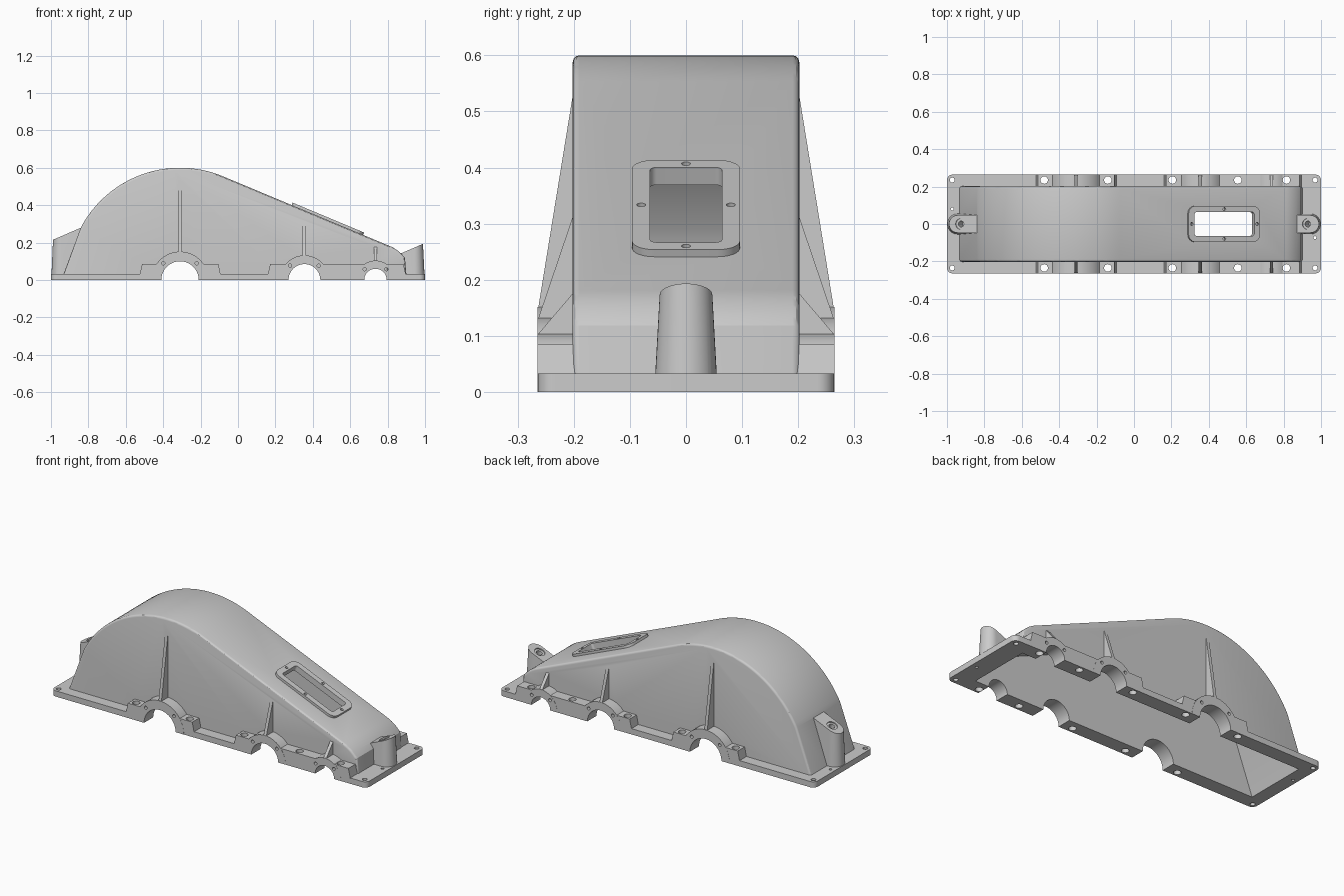
import bpy, bmesh
from math import sin, cos, radians, pi
from mathutils import Vector, Matrix

if "Cube" in bpy.data.objects:
    bpy.data.objects.remove(bpy.data.objects["Cube"])

SLOPE = radians(22.7)
Y = 0.265          # flange half width
WALL = 0.02


def solid(name, lofts, bevel=0):
    """One mesh made of closed lofts, each given as (ring, ring)."""
    bm = bmesh.new()
    caps = []
    for a, b in lofts:
        va = [bm.verts.new(p) for p in a]
        vb = [bm.verts.new(p) for p in b]
        caps += [bm.faces.new(va[::-1]), bm.faces.new(vb)]
        n = len(va)
        for i in range(n):
            j = (i + 1) % n
            bm.faces.new((va[i], va[j], vb[j], vb[i]))
    bmesh.ops.recalc_face_normals(bm, faces=bm.faces[:])
    if bevel:
        edges = list({e for f in caps for e in f.edges})
        bmesh.ops.bevel(bm, geom=edges, offset=bevel, segments=3, profile=0.5, affect='EDGES')
    me = bpy.data.meshes.new(name)
    bm.to_mesh(me)
    bm.free()
    ob = bpy.data.objects.new(name, me)
    bpy.context.collection.objects.link(ob)
    return ob


def arc(cx, cy, r, a0, a1, n):
    return [(cx + r * cos(radians(a0 + (a1 - a0) * i / n)),
             cy + r * sin(radians(a0 + (a1 - a0) * i / n))) for i in range(n + 1)]


def rounded_rect(hx, hy, r):
    pts = []
    for sx, sy, a in ((1, 1, 0), (-1, 1, 90), (-1, -1, 180), (1, -1, 270)):
        pts += arc(sx * (hx - r), sy * (hy - r), r, a, a + 90, 8)
    return pts


def along_y(pts, y0, y1):
    return [(x, y0, z) for x, z in pts], [(x, y1, z) for x, z in pts]


def along_z(pts, z0, z1, mat=Matrix()):
    return tuple([mat @ Vector((x, y, z)) for x, y in pts] for z in (z0, z1))


def circle(cx, cy, r, n=32):
    return arc(cx, cy, r, 0, 360 - 360 / n, n - 1)


def combine(ob, tool, op):
    m = ob.modifiers.new("cut", 'BOOLEAN')
    m.operation, m.object, m.solver = op, tool, 'EXACT'
    me = bpy.data.meshes.new_from_object(ob.evaluated_get(bpy.context.evaluated_depsgraph_get()))
    ob.modifiers.clear()
    ob.data = me
    bpy.data.objects.remove(tool)


def profile(t):
    """Side outline of the cover, inset by t."""
    end = 90 - 22.7
    return ([(-0.963 + t, -0.05)] + arc(-0.31, 0, 0.6 - t, 152, end, 40)
            + arc(0.735, 0, 0.197 - t, end, 37, 10) + [(0.903 - t, 0), (0.903 - t, -0.05)])


# Main cover with rounded long edges
housing = solid("gearbox_cover", [along_y(profile(0), -0.202, 0.202)], bevel=0.012)
add = []

# Base flange and the raised bolt pads
add.append(solid("base_flange", [along_z(rounded_rect(1, Y - 0.001, 0.03), -0.04, 0.033)]))
for x0, x1 in ((-0.525, -0.093), (0.16, 0.897)):
    pad = [(x0, -0.03), (x1, -0.03), (x1, 0.03), (x1 - 0.012, 0.085), (x0 + 0.012, 0.085), (x0, 0.03)]
    add.append(solid("bolt_pad", [along_y(pad, -Y + 0.0005, Y - 0.0005)]))

# Bearing bosses with a stiffening rib above each: x, bore, boss, rib top
bearings = ((-0.31, 0.1, 0.152, 0.54), (0.355, 0.085, 0.132, 0.318), (0.735, 0.06, 0.104, 0.178))
for x, bore, boss, top in bearings:
    add.append(solid("bearing_boss", [along_y(circle(x, 0, boss, 64), -Y, Y)]))
    yr = Y - 0.002
    rib = [(-yr, 0.09), (yr, 0.09), (yr, boss), (0.2, top), (-0.2, top), (-yr, boss)]
    add.append(solid("rib", [([(x - 0.009, y, z) for y, z in rib],
                              [(x + 0.009, y, z) for y, z in rib])]))

# Lifting lugs: tapered round-ended posts with a slanted top
lug_frames = []
for cx, side, back, z_at, x_at in ((0.942, 1, 0.85, 0.14, 0.865), (-0.942, -1, -0.80, 0.215, -0.99)):
    def foot(r):
        start = -90 if side > 0 else 90
        return [(back, -r * side)] + arc(cx, 0, r, start, start + 180, 20) + [(back, r * side)]
    lower = [(x, y, 0.01) for x, y in foot(0.056)]
    upper = [(x, y, z_at + 0.43 * (x - x_at)) for x, y in foot(0.047)]
    add.append(solid("lifting_lug", [(lower, upper)]))
    hx = cx - 0.015 * side
    lug_frames.append(Matrix.Translation((hx, 0, z_at + 0.43 * (hx - x_at)))
                      @ Matrix.Rotation(-radians(23.3), 4, 'Y'))

# Inspection window frame lying on the slope
wx = 0.478
wz = 0.6 * cos(SLOPE) - (wx + 0.31 - 0.6 * sin(SLOPE)) * sin(SLOPE) / cos(SLOPE)
window = Matrix.Translation((wx, 0, wz)) @ Matrix.Rotation(SLOPE, 4, 'Y')
add.append(solid("window_frame", [along_z(rounded_rect(0.207, 0.096, 0.04), -0.01, 0.014, window)]))

for part in add:
    combine(housing, part, 'UNION')

# Hollow inside and flat underside
combine(housing, solid("cavity", [along_y(profile(WALL), -0.182, 0.182)]), 'DIFFERENCE')
box = [(-2, -2), (2, -2), (2, 2), (-2, 2)]
combine(housing, solid("underside", [along_z(box, -1, 0)]), 'DIFFERENCE')

# Bearing bores
combine(housing, solid("bores", [along_y(circle(x, 0, r, 64), -0.4, 0.4)
                                 for x, r, _, _ in bearings]), 'DIFFERENCE')

# Vertical flange holes, window opening and lug holes
holes = [along_z(circle(x, s * 0.235, r, 24), -0.1, 0.13)
         for s in (-1, 1)
         for x, r in ((-0.972, 0.013), (-0.48, 0.02), (-0.14, 0.02), (0.205, 0.02),
                      (0.555, 0.02), (0.815, 0.02), (0.968, 0.013))]
holes += [along_z(circle(x, y, 0.008, 16), -0.1, 0.1) for x, y in ((-0.972, 0.08), (0.967, -0.073))]
holes.append(along_z(rounded_rect(0.173, 0.064, 0.012), -0.06, 0.06, window))
holes += [along_z(circle(0, 0, 0.016, 24), -0.06, 0.05, m) for m in lug_frames]
combine(housing, solid("holes", holes), 'DIFFERENCE')

# Blind screw holes on the bosses and window frame, and lug spot faces
screws = [along_y(circle(x + sx * 0.707 * (a + b) / 2, 0.707 * (a + b) / 2, 0.009, 16),
                  sy * (Y - 0.035), sy * (Y + 0.05))
          for x, a, b, _ in bearings for sx in (-1, 1) for sy in (-1, 1)]
screws += [along_z(circle(x, y, 0.008, 16), -0.003, 0.05, window)
           for x, y in ((0, 0.08), (0, -0.08), (0.19, 0), (-0.19, 0))]
screws += [along_z(circle(0, 0, 0.029, 24), -0.006, 0.05, m) for m in lug_frames]
combine(housing, solid("screw_holes", screws), 'DIFFERENCE')

# Smooth curved faces, keep machined edges sharp
bpy.context.view_layer.objects.active = housing
housing.select_set(True)
bpy.ops.object.shade_smooth_by_angle(angle=radians(30))
